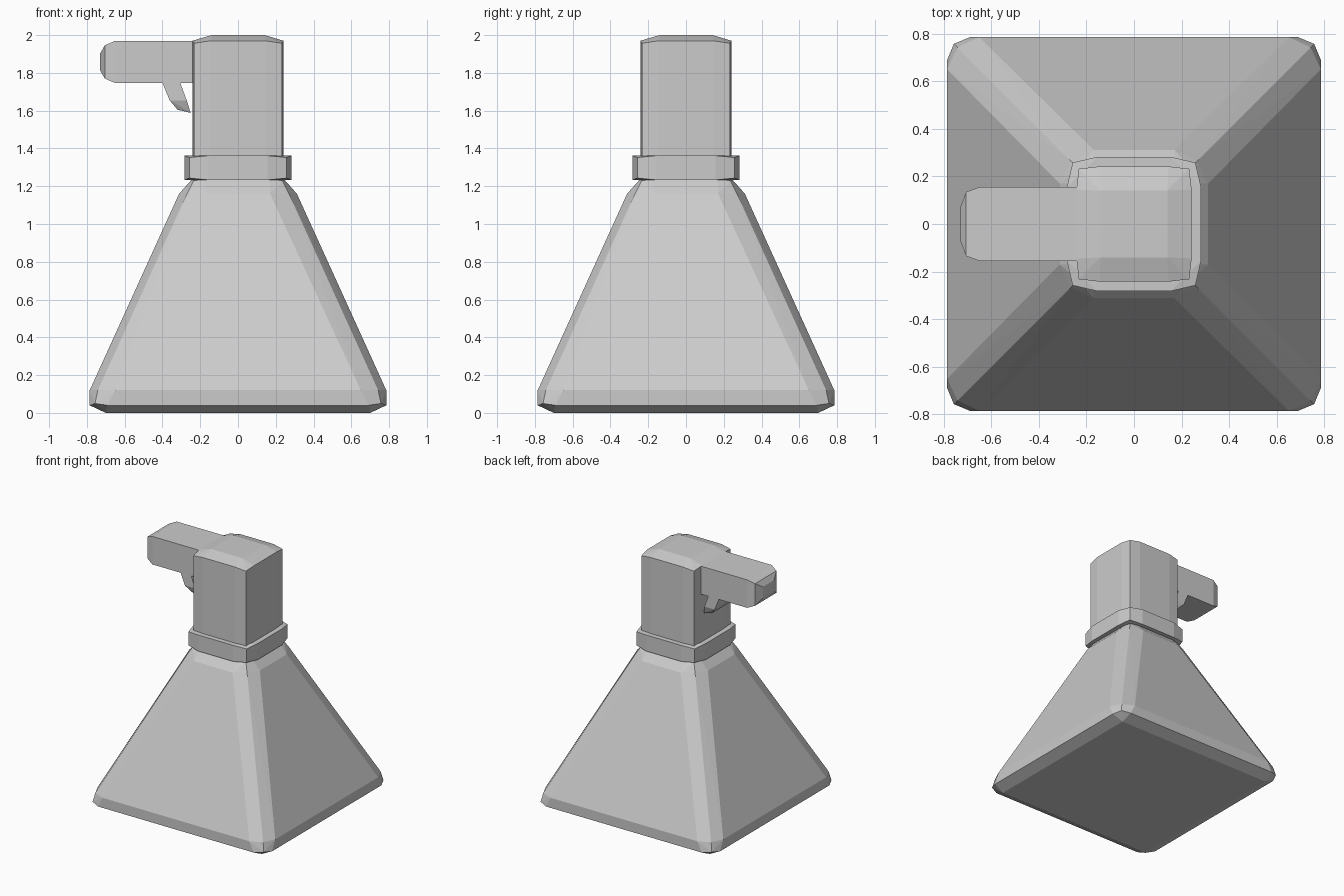
import bpy, bmesh, math

if "Cube" in bpy.data.objects:
    bpy.data.objects.remove(bpy.data.objects["Cube"])


def hull(name, pts):
    """Faceted solid around a set of points, flat shaded."""
    bm = bmesh.new()
    for p in sorted(set(pts)):
        bm.verts.new(p)
    res = bmesh.ops.convex_hull(bm, input=bm.verts[:])
    junk = [v for v in bm.verts if not v.link_faces]
    bmesh.ops.delete(bm, geom=junk, context='VERTS')
    bmesh.ops.dissolve_limit(bm, angle_limit=math.radians(1.0),
                             verts=bm.verts[:], edges=bm.edges[:])
    bmesh.ops.recalc_face_normals(bm, faces=bm.faces[:])
    me = bpy.data.meshes.new(name)
    bm.to_mesh(me)
    bm.free()
    ob = bpy.data.objects.new(name, me)
    bpy.context.collection.objects.link(ob)
    return ob


def four_sided(pts):
    """Repeat points on all four sides, mirrored about both diagonals."""
    return [(sx * a, sy * b, z) for x, y, z in pts
            for a, b in ((x, y), (y, x)) for sx in (-1, 1) for sy in (-1, 1)]


def mirror_y(pts):
    return [(x, s * y, z) for x, y, z in pts for s in (-1, 1)]


# Pyramid-shaped bottle with rounded-off edges
hull("bottle_body", four_sided([
    (0.70, 0.70, 0.0),
    (0.69, 0.785, 0.04), (0.757, 0.757, 0.05),
    (0.65, 0.785, 0.12), (0.742, 0.742, 0.12),
    (0.17, 0.312, 1.16), (0.265, 0.265, 1.17),
    (0.17, 0.245, 1.235), (0.235, 0.235, 1.23),
]))

# Neck collar
hull("neck_collar", four_sided([
    (0.155, 0.282, 1.233), (0.258, 0.258, 1.243),
    (0.155, 0.282, 1.362), (0.258, 0.258, 1.352),
]))

# Upright spray head
hull("spray_head", four_sided([
    (0.145, 0.242, 1.30), (0.232, 0.232, 1.30),
    (0.145, 0.242, 1.97), (0.232, 0.232, 1.957),
    (0.14, 0.14, 2.0),
]))

# Nozzle arm with a chamfered tip
hull("nozzle", mirror_y(
    [(x, y, 1.858 + s * h) for s in (-1, 1) for x, y, h in (
        (-0.15, 0.155, 0.112), (-0.65, 0.155, 0.112),
        (-0.705, 0.135, 0.088), (-0.73, 0.07, 0.045))]))

# Trigger below the nozzle
hull("trigger", mirror_y([
    (-0.405, 0.155, 1.76), (-0.31, 0.155, 1.76),
    (-0.362, 0.155, 1.655), (-0.272, 0.155, 1.655),
    (-0.32, 0.13, 1.605), (-0.25, 0.13, 1.588),
]))
